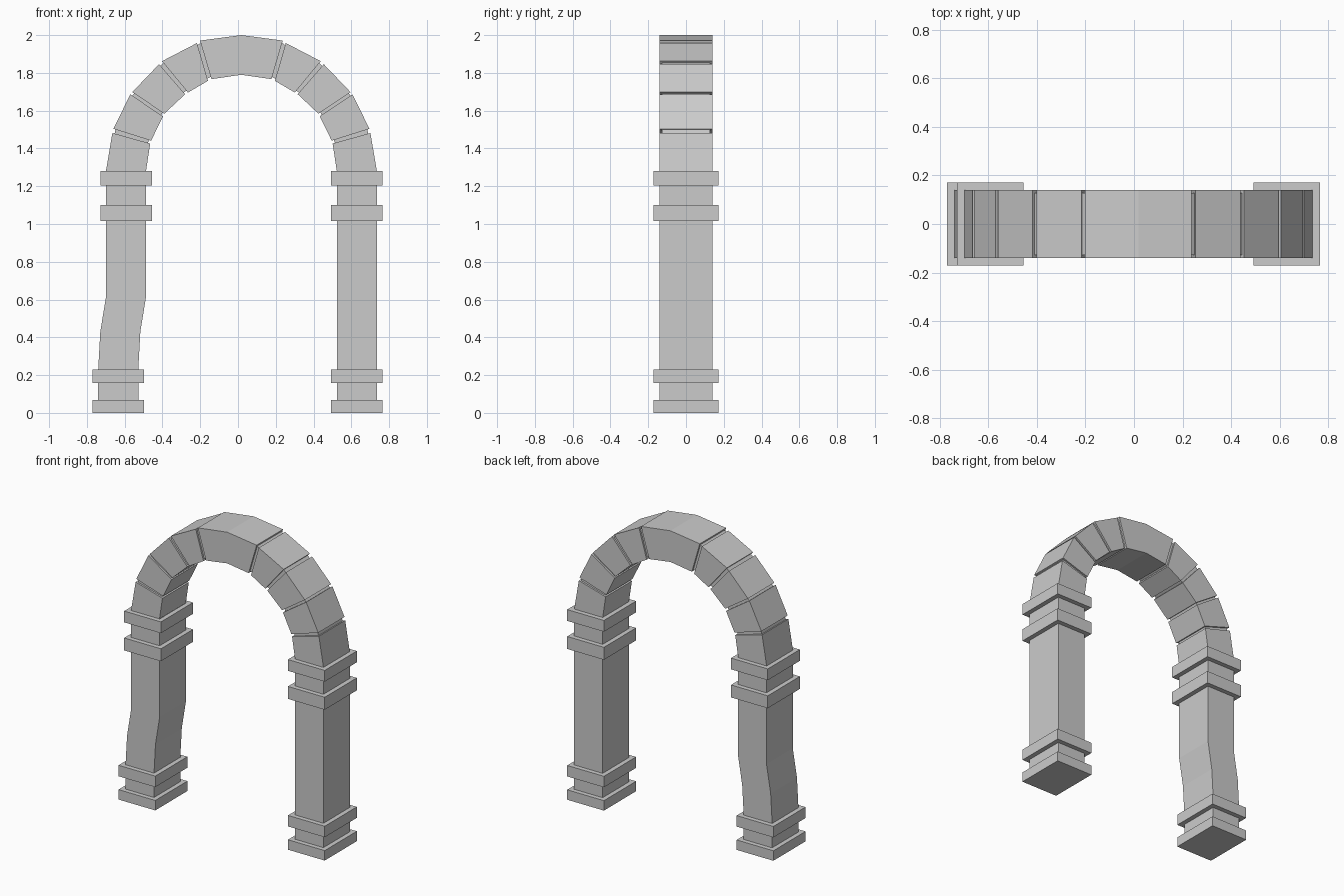
import bpy, bmesh
from mathutils import Vector

if "Cube" in bpy.data.objects:
    bpy.data.objects.remove(bpy.data.objects["Cube"])

AXIS = 0.018          # arch symmetry axis
DEPTH = 0.14          # half thickness of shafts and arch
HALF = 0.106          # half width of a shaft


def loft(name, rings, cap_start=False):
    """Skin rectangular rings given as (outer xz, inner xz, half depth)."""
    bm = bmesh.new()
    loops = []
    for o, i, d in rings:
        loops.append([bm.verts.new(c) for c in (
            (o[0], -d, o[1]), (o[0], d, o[1]), (i[0], d, i[1]), (i[0], -d, i[1]))])
    for a, b in zip(loops, loops[1:]):
        for k in range(4):
            n = (k + 1) % 4
            bm.faces.new((a[k], a[n], b[n], b[k]))
    if cap_start:
        bm.faces.new(loops[0])
    bmesh.ops.recalc_face_normals(bm, faces=bm.faces)
    me = bpy.data.meshes.new(name)
    bm.to_mesh(me)
    bm.free()
    ob = bpy.data.objects.new(name, me)
    bpy.context.collection.objects.link(ob)
    return ob


def column(name, low_x, bend, top_x):
    """Square pillar with two foot bands and two capital bands."""
    rings = []

    def add(x, z, grow=0.0):
        h = HALF + grow
        rings.append(((x + h, z), (x - h, z), DEPTH + grow))

    def band(x, z0, z1, start=True):
        if start:
            add(x, z0)
        add(x, z0, 0.031)
        add(x, z1, 0.031)
        add(x, z1)

    band(low_x, 0.0, 0.067, start=False)
    band(low_x, 0.157, 0.231)
    for x, z in bend:
        add(x, z)
    band(top_x, 1.016, 1.10)
    band(top_x, 1.205, 1.281)
    return loft(name, rings, cap_start=True)


# Pillars: the left one leans in its lower half
column("right_pillar", 0.629, [], 0.629)
column("left_pillar", -0.634, [(-0.623, 0.43), (-0.592, 0.62)], -0.592)

# Arch blocks, right side: (outer, inner) at start and end of each block
blocks = [
    (((0.735, 1.281), (0.523, 1.281)), ((0.701, 1.482), (0.501, 1.426))),
    (((0.696, 1.504), (0.496, 1.441)), ((0.606, 1.686), (0.433, 1.570))),
    (((0.596, 1.698), (0.426, 1.584)), ((0.454, 1.846), (0.316, 1.687))),
    (((0.438, 1.862), (0.301, 1.696)), ((0.253, 1.958), (0.195, 1.758))),
    (((0.237, 1.971), (0.177, 1.767)), ((AXIS, 2.0), (AXIS, 1.79))),
]


def inset(o, i, d=0.012):
    """Shrunken ring used at the bottom of a mortar groove."""
    o, i = Vector(o), Vector(i)
    step = (o - i).normalized() * d
    return (o - step, i + step, DEPTH - d)


half = []
for n, (a, b) in enumerate(blocks):
    if n:
        half.append(inset(*a))
    half.append((*a, DEPTH))
    half.append((*b, DEPTH))
    if n < len(blocks) - 1:
        half.append(inset(*b))


def flip(p):
    return (2 * AXIS - p[0], p[1])


mirrored = [(flip(o), flip(i), d) for o, i, d in reversed(half[:-1])]
loft("arch", half + mirrored)
